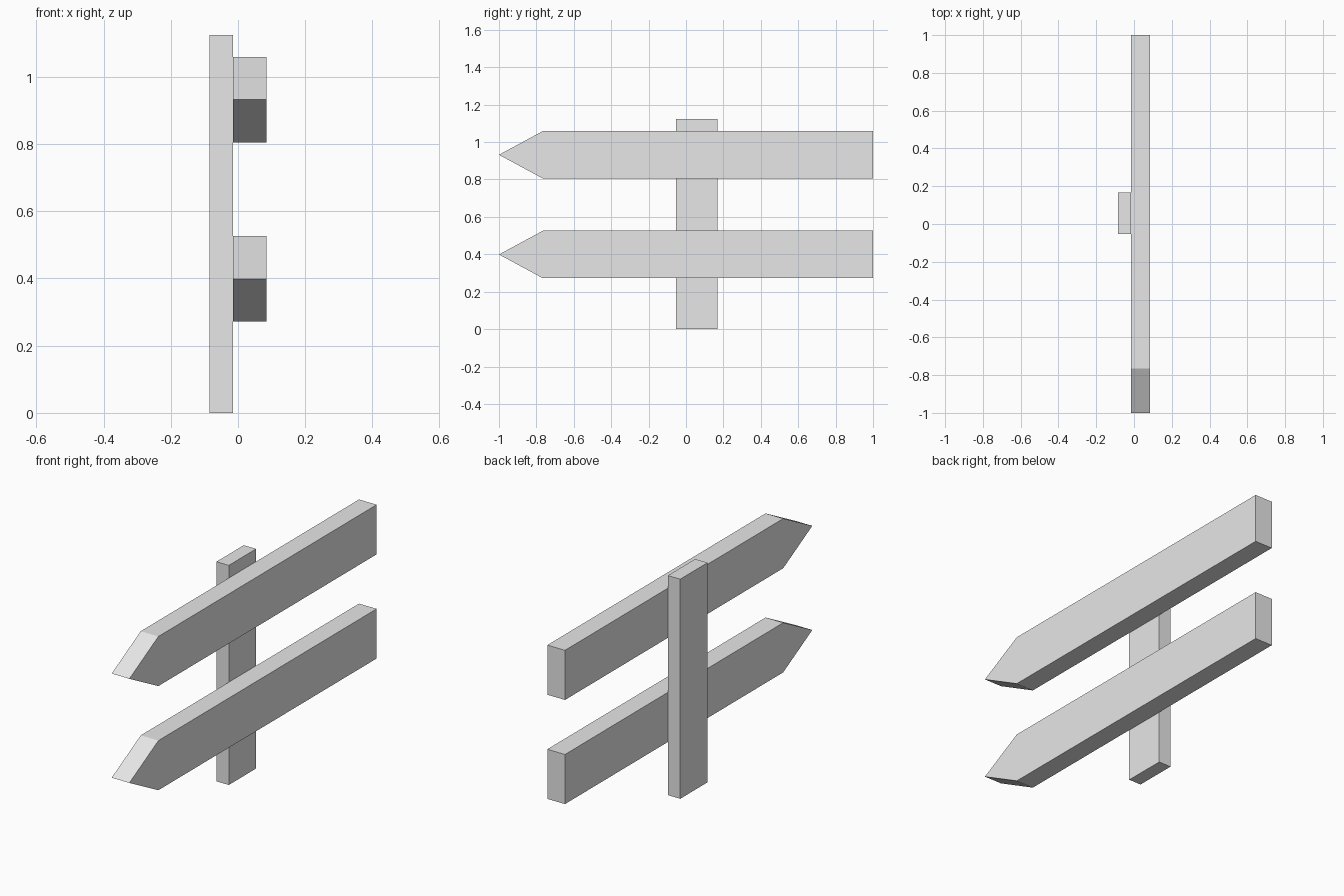
import bpy
import bmesh

cube = bpy.data.objects.get("Cube")
if cube:
    bpy.data.objects.remove(cube, do_unlink=True)

# Single plain grey for the whole signpost
grey = bpy.data.materials.new("plain grey")
grey.use_nodes = True
colour = (0.8, 0.8, 0.8, 1)
grey.diffuse_color = colour
grey.node_tree.nodes["Principled BSDF"].inputs["Base Color"].default_value = colour


def extruded_part(name, profile, x_min, x_max):
    """Extrude a (y, z) outline along x into a solid part."""
    bm = bmesh.new()
    face = bm.faces.new([bm.verts.new((x_min, y, z)) for y, z in profile])
    result = bmesh.ops.extrude_face_region(bm, geom=[face])
    verts = [g for g in result["geom"] if isinstance(g, bmesh.types.BMVert)]
    bmesh.ops.translate(bm, verts=verts, vec=(x_max - x_min, 0, 0))
    bmesh.ops.recalc_face_normals(bm, faces=bm.faces)
    mesh = bpy.data.meshes.new(name)
    bm.to_mesh(mesh)
    bm.free()
    mesh.materials.append(grey)
    obj = bpy.data.objects.new(name, mesh)
    bpy.context.collection.objects.link(obj)
    return obj


HALF_DEPTH = 0.085
JOINT_X = -0.015

# Upright post behind the boards
extruded_part("post", [(-0.053, 0), (0.168, 0), (0.168, 1.124), (-0.053, 1.124)],
              -HALF_DEPTH, JOINT_X)

# Two arrow boards pointing to the front
HALF_HEIGHT = 0.127
for name, mid in (("lower_arrow_board", 0.399), ("upper_arrow_board", 0.932)):
    low, high = mid - HALF_HEIGHT, mid + HALF_HEIGHT
    outline = [(-1, mid), (-0.765, low), (1, low), (1, high), (-0.765, high)]
    extruded_part(name, outline, JOINT_X, HALF_DEPTH)
